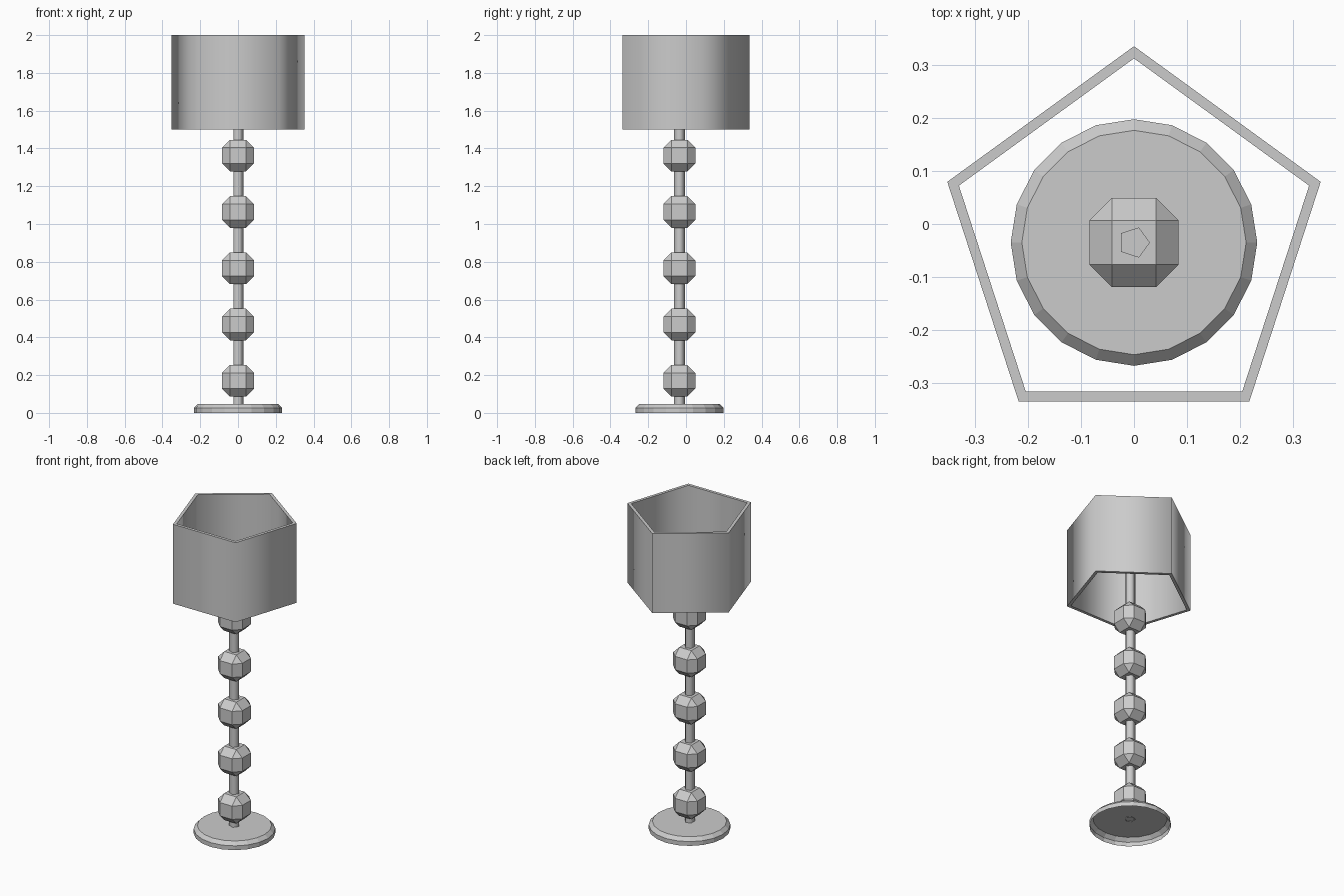
import bpy, bmesh
from math import pi, cos, sin

if "Cube" in bpy.data.objects:
    bpy.data.objects.remove(bpy.data.objects["Cube"])

CY = -0.035  # shared axis of all parts


def lathe(name, profile, sides, start=0.0, closed=False, cap_top=False, smooth=False):
    """Sweep (radius, z) points around the lamp axis with a given side count."""
    bm = bmesh.new()
    rings = []
    for r, z in profile:
        rings.append([bm.verts.new((r * cos(start + 2 * pi * i / sides),
                                    CY + r * sin(start + 2 * pi * i / sides), z))
                      for i in range(sides)])
    pairs = list(zip(rings, rings[1:]))
    if closed:
        pairs.append((rings[-1], rings[0]))
    for a, b in pairs:
        for i in range(sides):
            j = (i + 1) % sides
            bm.faces.new((a[i], a[j], b[j], b[i]))
    if cap_top:
        bm.faces.new(rings[-1])
    bm.normal_update()
    if smooth:
        # upright walls blend together, rims stay crisp
        for f in bm.faces:
            f.smooth = abs(f.normal.z) < 0.5
        for e in bm.edges:
            if any(not f.smooth for f in e.link_faces):
                e.smooth = False
    return finish(name, bm)


def finish(name, bm):
    mesh = bpy.data.meshes.new(name)
    bm.to_mesh(mesh)
    bm.free()
    ob = bpy.data.objects.new(name, mesh)
    bpy.context.collection.objects.link(ob)
    return ob


# Base: chamfered disc, open underneath
lathe("base", [(0.233, 0.0), (0.233, 0.027), (0.212, 0.048)], 20, cap_top=True)

# Pole: slim five-sided rod reaching up into the shade
lathe("pole", [(0.03, 0.045), (0.03, 1.75)], 5, cap_top=True, smooth=True)

# Shade: open pentagonal tube with wall thickness
lathe("shade", [(0.371, 1.5), (0.371, 2.0), (0.348, 2.0), (0.348, 1.5)], 5,
      start=pi / 2, closed=True, smooth=True)

# Beads: heavily chamfered cubes threaded on the pole
for k in range(5):
    bm = bmesh.new()
    bmesh.ops.create_cube(bm, size=0.168)
    bmesh.ops.bevel(bm, geom=bm.edges[:], offset=0.042, segments=1,
                    affect='EDGES', profile=0.5)
    bead = finish(f"bead_{k + 1}", bm)
    bead.location = (0, CY, 0.17 + 0.298 * k)
